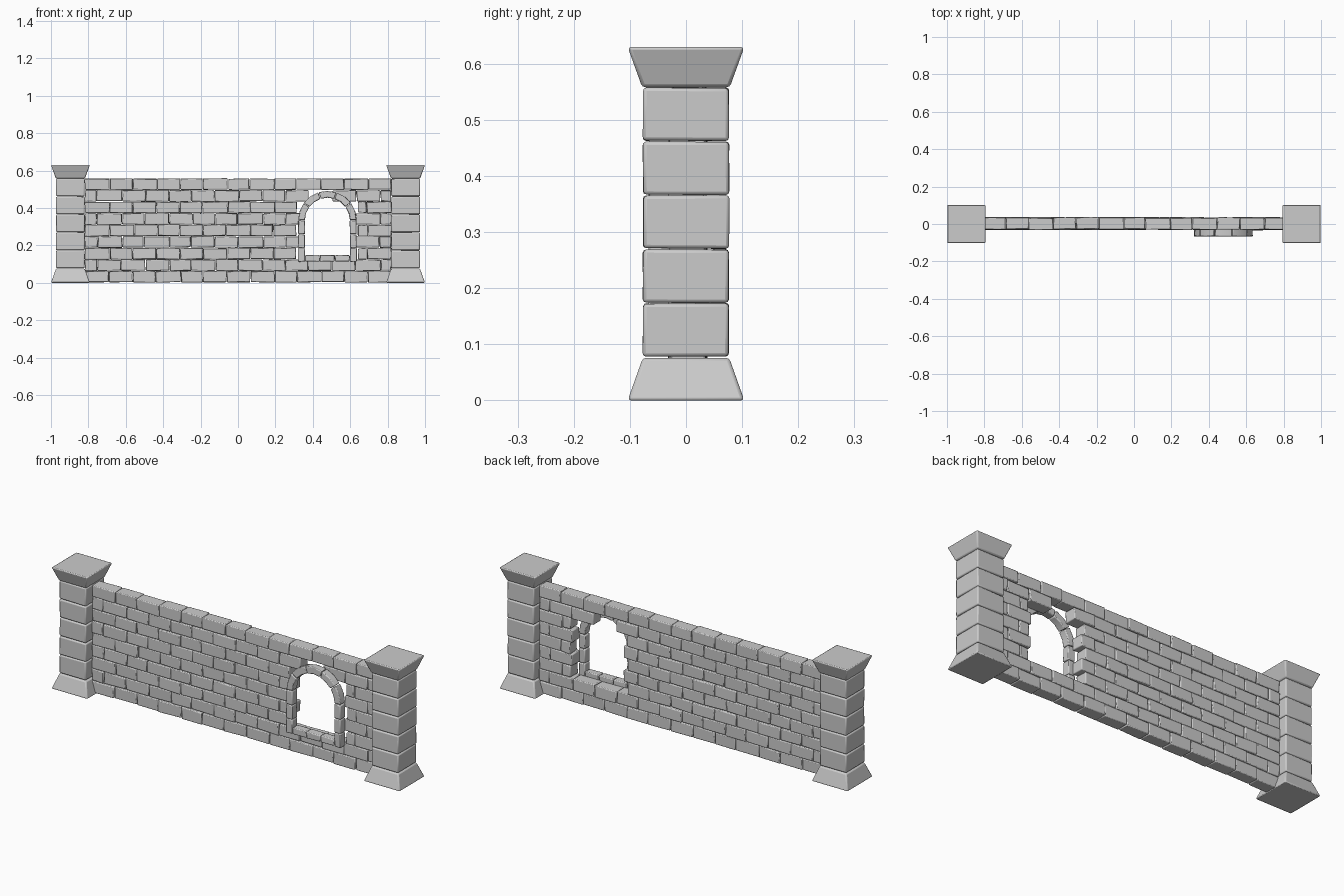
import bpy, bmesh, math, random

if "Cube" in bpy.data.objects:
    bpy.data.objects.remove(bpy.data.objects["Cube"])

random.seed(7)


def loft(bm, a, b):
    """Closed solid between two matching point loops."""
    va = [bm.verts.new(p) for p in a]
    vb = [bm.verts.new(p) for p in b]
    n = len(va)
    bm.faces.new(va)
    bm.faces.new(vb[::-1])
    for i in range(n):
        j = (i + 1) % n
        bm.faces.new((va[j], va[i], vb[i], vb[j]))


def jit(p, j):
    return tuple(c + random.uniform(-j, j) for c in p)


def stone(bm, outline, y0, y1, j=0.0015):
    """Slightly irregular stone: an xz outline given depth in y."""
    loft(bm, [jit((x, y0, z), j) for x, z in outline],
         [jit((x, y1, z), j) for x, z in outline])


def rect(x0, x1, z0, z1):
    return [(x0, z0), (x1, z0), (x1, z1), (x0, z1)]


def square(cx, h, z):
    return [(cx - h, -h, z), (cx + h, -h, z), (cx + h, h, z), (cx - h, h, z)]


def finish(name, bm, bevel):
    bmesh.ops.recalc_face_normals(bm, faces=bm.faces)
    me = bpy.data.meshes.new(name)
    bm.to_mesh(me)
    bm.free()
    ob = bpy.data.objects.new(name, me)
    bpy.context.collection.objects.link(ob)
    m = ob.modifiers.new("soft_edges", 'BEVEL')
    m.width, m.segments, m.limit_method = bevel, 2, 'ANGLE'
    m.angle_limit = math.radians(35)
    bpy.ops.object.select_all(action='DESELECT')
    ob.select_set(True)
    bpy.context.view_layer.objects.active = ob
    bpy.ops.object.shade_smooth_by_angle(angle=math.radians(40))
    return ob


# Pillars: flared base, five shaft blocks, flared cap
for side, cx in (("left", -0.896), ("right", 0.896)):
    bm = bmesh.new()
    loft(bm, square(cx, 0.104, 0.0), square(cx, 0.077, 0.076))
    finish(side + "_pillar_base", bm, 0.006)
    bm = bmesh.new()
    for i in range(5):
        z, h = 0.079 + i * 0.096, 0.0765
        loft(bm, [jit(p, 0.001) for p in square(cx, h, z)],
             [jit(p, 0.001) for p in square(cx, h, z + 0.094)])
    finish(side + "_pillar_shaft", bm, 0.006)
    bm = bmesh.new()
    loft(bm, square(cx, 0.078, 0.558), square(cx, 0.104, 0.63))
    finish(side + "_pillar_cap", bm, 0.006)

# Wall: nine running-bond courses, interrupted by the window
END, PITCH, ROW = 0.82, 0.1255, 0.0618
for r in range(9):
    hole = None
    if 2 <= r <= 6:
        hole = (0.318 if r % 2 == 0 else 0.335, 0.64 if r % 2 == 0 else 0.628)
    elif r == 7:
        hole = (0.39, 0.49)
    start = -0.687 if r % 2 == 0 else -0.749
    joints = [-END] + [start + k * PITCH + random.uniform(-0.007, 0.007)
                       for k in range(13)]
    joints = [x for x in joints if x < END - 0.025] + [END]
    spans = []
    for a, b in zip(joints, joints[1:]):
        if hole:
            spans += [(a, min(b, hole[0])), (max(a, hole[1]), b)]
        else:
            spans.append((a, b))
    bm = bmesh.new()
    for a, b in spans:
        if b - a < 0.018:
            continue
        dy, dz = random.uniform(-0.003, 0.003), random.uniform(-0.001, 0.001)
        z0 = max(0.003 + r * ROW + dz, 0.003)
        stone(bm, rect(a + 0.001, b - 0.001, z0, z0 + ROW - 0.002),
              -0.029 + dy, 0.034 + dy, 0.002)
    finish("wall_course_%d" % (r + 1), bm, 0.004)

# Window surround standing proud of the front face
CX, CZ, RI, RO = 0.478, 0.335, 0.120, 0.156
Y0, Y1 = -0.066, -0.026

bm = bmesh.new()
for s in (-1, 1):
    for i in range(3):
        z = 0.113 + i * 0.074
        xs = sorted((CX + s * RI, CX + s * RO))
        stone(bm, rect(xs[0], xs[1], z, z + 0.072), Y0, Y1)
finish("window_jambs", bm, 0.004)

bm = bmesh.new()
w = 2 * RI / 3
for i in range(3):
    x = CX - RI + i * w
    stone(bm, rect(x + 0.001, x + w - 0.001, 0.114, 0.148), Y0, Y1)
finish("window_sill", bm, 0.004)

bm = bmesh.new()
for i in range(5):
    angs = [math.radians(36 * i + 0.6 + t * 34.8) for t in (0, 0.5, 1)]
    pts = [(CX + RO * math.cos(a), CZ + RO * math.sin(a)) for a in angs]
    pts += [(CX + RI * math.cos(a), CZ + RI * math.sin(a)) for a in angs[::-1]]
    stone(bm, pts, Y0, Y1, 0.001)
finish("window_arch", bm, 0.004)
